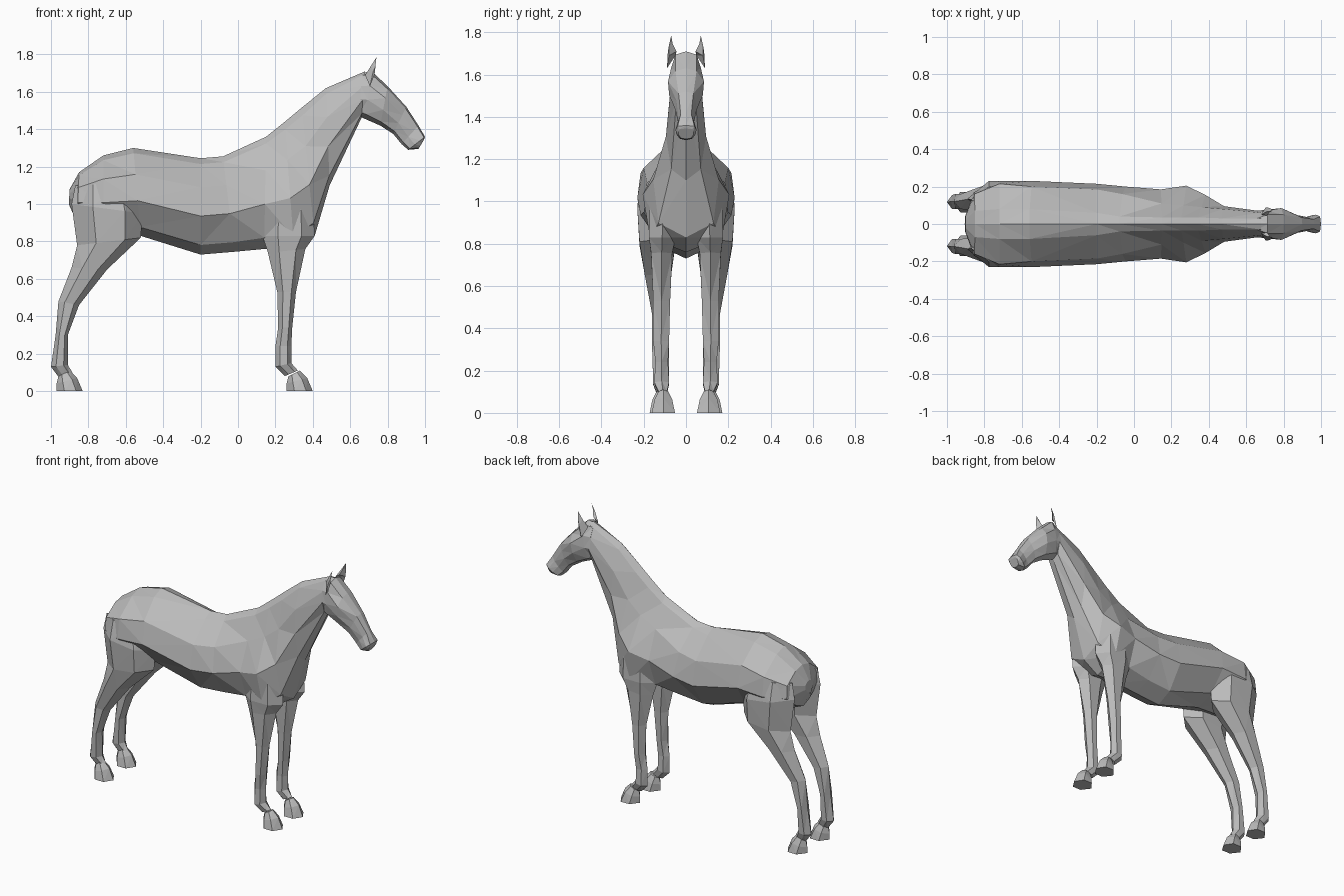
import bpy, bmesh
from mathutils import Vector

if "Cube" in bpy.data.objects:
    bpy.data.objects.remove(bpy.data.objects["Cube"])

coat = bpy.data.materials.new("grey coat")
coat.use_nodes = True
grey = (0.5, 0.5, 0.5, 1)
coat.diffuse_color = grey
coat.node_tree.nodes["Principled BSDF"].inputs["Base Color"].default_value = grey


def loft(name, rings):
    """Skin a list of equal closed rings, cap both ends, keep flat facets."""
    bm = bmesh.new()
    loops = [[bm.verts.new(p) for p in ring] for ring in rings]
    count = len(loops[0])
    for a, b in zip(loops, loops[1:]):
        for i in range(count):
            j = (i + 1) % count
            bm.faces.new((a[i], a[j], b[j], b[i]))
    bm.faces.new(loops[0][::-1])
    bm.faces.new(loops[-1])
    bmesh.ops.remove_doubles(bm, verts=bm.verts, dist=0.0005)
    bmesh.ops.triangulate(bm, faces=bm.faces, quad_method='SHORT_EDGE')
    bmesh.ops.recalc_face_normals(bm, faces=bm.faces)
    mesh = bpy.data.meshes.new(name)
    bm.to_mesh(mesh)
    bm.free()
    mesh.materials.append(coat)
    obj = bpy.data.objects.new(name, mesh)
    bpy.context.collection.objects.link(obj)
    return obj


def trunk_ring(xt, zt, xb, zb, *widths):
    """Symmetric slice from a top point to a bottom point with half widths between."""
    top, bottom = Vector((xt, 0, zt)), Vector((xb, 0, zb))
    side = [top.lerp(bottom, t) + Vector((0, w, 0))
            for t, w in zip((.06, .3, .6, .9), widths)]
    other = [Vector((p.x, -p.y, p.z)) for p in reversed(side)]
    return [top] + side + [bottom] + other


def leg_ring(side, xb, zb, xf, zf, inner, outer):
    """Six-sided slice from a back point to a front point."""
    back, front = Vector((xb, 0, zb)), Vector((xf, 0, zf))
    mid = (inner + outer) / 2
    plan = ((0, mid), (.3, outer), (.75, outer), (1, mid), (.75, inner), (.3, inner))
    return [back.lerp(front, t) + Vector((0, side * y, 0)) for t, y in plan]


# Barrel, rump and chest, running up into the neck
body = [
    (-.90, 1.08, -.905, 1.00, .02, .04, .04, .02),
    (-.85, 1.17, -.86, .90, .07, .16, .17, .07),
    (-.72, 1.26, -.72, .84, .08, .215, .23, .10),
    (-.56, 1.30, -.52, .83, .08, .20, .23, .13),
    (-.20, 1.245, -.20, .73, .06, .185, .215, .11),
    (-.08, 1.255, -.02, .745, .04, .16, .20, .11),
    (.15, 1.36, .14, .76, .035, .11, .185, .12),
    (.25, 1.44, .30, .76, .035, .10, .205, .17),
    (.34, 1.515, .41, .83, .035, .09, .155, .13),
    (.47, 1.62, .49, 1.10, .03, .08, .095, .07),
    (.68, 1.71, .66, 1.46, .03, .06, .07, .045),
]
loft("body_and_neck", [trunk_ring(*r) for r in body])

# Head, tapering to a narrow muzzle
head = [
    (.66, 1.70, .65, 1.47, .03, .06, .07, .04),
    (.715, 1.71, .68, 1.455, .05, .07, .075, .05),
    (.80, 1.63, .76, 1.42, .05, .085, .08, .05),
    (.90, 1.52, .83, 1.375, .035, .045, .05, .035),
    (.965, 1.42, .875, 1.32, .025, .035, .035, .025),
    (1.0, 1.36, .91, 1.29, .04, .05, .045, .03),
    (.995, 1.345, .965, 1.295, .03, .035, .035, .025),
]
loft("head", [trunk_ring(*r) for r in head])

# Leg slices: back x, back z, front x, front z, inner y, outer y
front_leg = [
    (.14, 1.00, .40, 1.02, .05, .17),
    (.13, .83, .41, .83, .05, .175),
    (.16, .74, .36, .76, .065, .165),
    (.21, .53, .31, .53, .075, .155),
    (.215, .34, .29, .34, .08, .155),
    (.20, .24, .285, .24, .085, .145),
    (.20, .13, .285, .15, .08, .15),
    (.25, .08, .32, .11, .09, .13),
]
hind_leg = [
    (-.87, 1.10, -.55, 1.12, .06, .20),
    (-.89, 1.00, -.51, .95, .04, .23),
    (-.86, .78, -.52, .82, .05, .22),
    (-.89, .66, -.70, .65, .07, .195),
    (-.96, .48, -.85, .46, .08, .16),
    (-.975, .30, -.91, .30, .08, .16),
    (-1.0, .13, -.91, .14, .08, .155),
    (-.955, .07, -.885, .10, .095, .135),
]
# Hoof slices relative to the heel, with a half width
hoof = [(.01, .08, .07, .11, .022), (.0, .04, .11, .07, .042), (.0, 0, .14, 0, .055)]

for side, word in ((1, "left"), (-1, "right")):
    for name, rings, heel, y in (("front", front_leg, .26, .107),
                                 ("hind", hind_leg, -.97, .117)):
        loft(f"{name}_{word}_leg", [leg_ring(side, *r) for r in rings])
        loft(f"{name}_{word}_hoof",
             [leg_ring(side, heel + b, zb, heel + f, zf, y - w, y + w)
              for b, zb, f, zf, w in hoof])
    # Upright pointed ear
    base = [(.68, .05, 1.69), (.705, .09, 1.63), (.73, .08, 1.69), (.71, .045, 1.71)]
    tip = Vector((.74, .07, 1.785))
    rings = [[Vector(p) for p in base],
             [Vector(p).lerp(tip, .5) + Vector((0, .006, 0)) for p in base],
             [tip] * len(base)]
    for ring in rings:
        ring[:] = [Vector((p.x, side * p.y, p.z)) for p in ring]
    bm_safe = [[p + Vector((0, 0, 0)) for p in ring] for ring in rings[:2]]
    bm_safe.append([tip_point + (p - tip_point) * 0.03
                    for tip_point in (rings[2][0],) for p in rings[1]])
    loft(f"{word}_ear", bm_safe)
